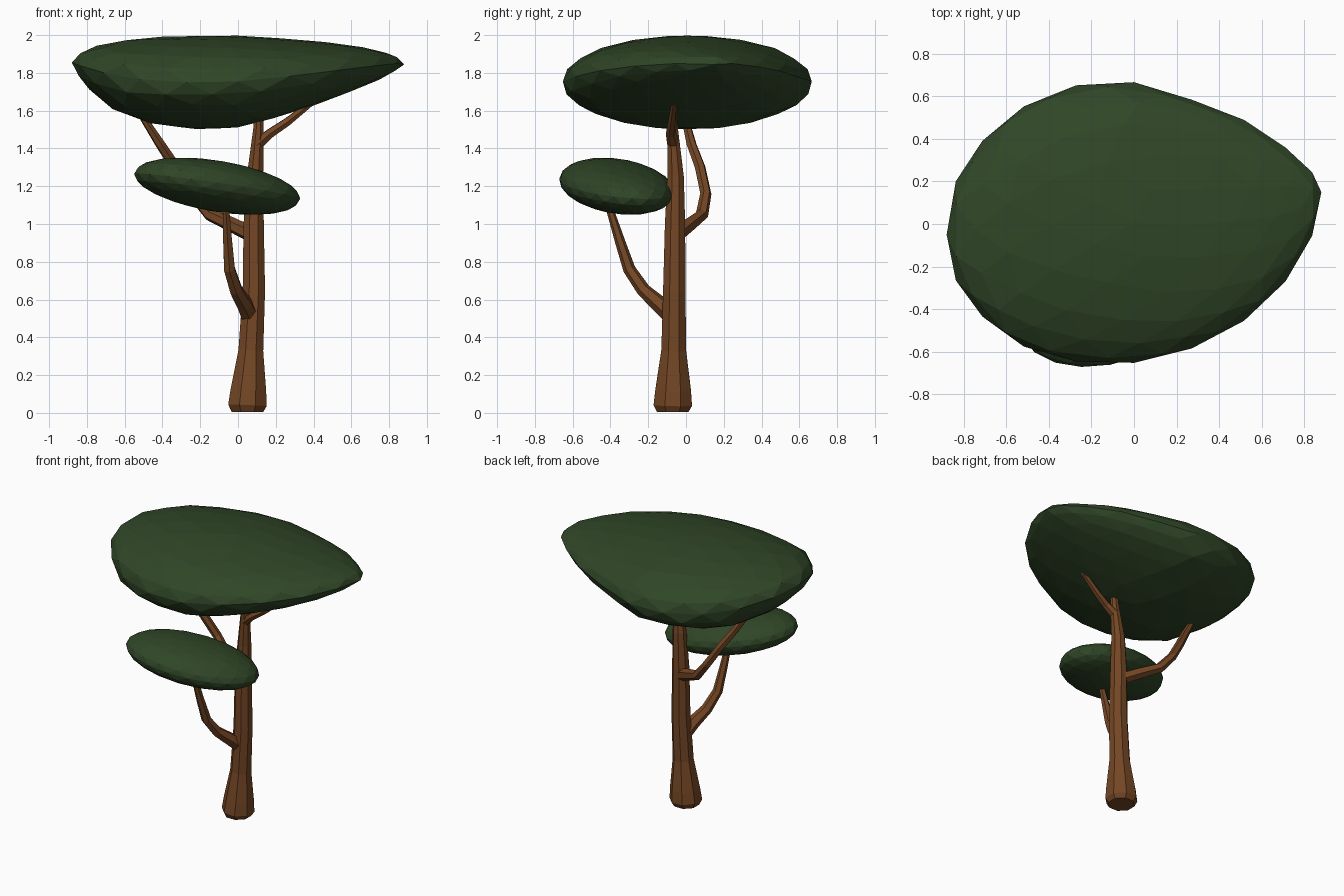
import bpy, bmesh, math
from mathutils import Vector

cube = bpy.data.objects.get("Cube")
if cube:
    bpy.data.objects.remove(cube, do_unlink=True)


def material(name, rgb):
    m = bpy.data.materials.new(name)
    m.use_nodes = True
    m.diffuse_color = (*rgb, 1)
    m.node_tree.nodes["Principled BSDF"].inputs["Base Color"].default_value = (*rgb, 1)
    return m


leaf = material("leaf_green", (0.029, 0.061, 0.020))
bark = material("bark_brown", (0.175, 0.062, 0.018))


def finish(bm, name, mat):
    bmesh.ops.recalc_face_normals(bm, faces=bm.faces)
    mesh = bpy.data.meshes.new(name)
    bm.to_mesh(mesh)
    bm.free()
    mesh.materials.append(mat)
    obj = bpy.data.objects.new(name, mesh)
    bpy.context.collection.objects.link(obj)
    return obj


def limb(name, path, sides):
    """Faceted tube through (x, y, z, radius) points, capped at both ends."""
    bm = bmesh.new()
    pts = [Vector(p[:3]) for p in path]
    rings = []
    turn = None
    old = Vector((0, 0, 1))
    for i, p in enumerate(pts):
        d = (pts[min(i + 1, len(pts) - 1)] - pts[max(i - 1, 0)]).normalized()
        step = old.rotation_difference(d)
        turn = step @ turn if turn else step
        old = d
        ring = []
        for k in range(sides):
            a = math.tau * (k + 0.5) / sides
            ring.append(bm.verts.new(p + turn @ Vector((math.cos(a), math.sin(a), 0)) * path[i][3]))
        rings.append(ring)
    for lo, hi in zip(rings, rings[1:]):
        for k in range(sides):
            n = (k + 1) % sides
            bm.faces.new((lo[k], lo[n], hi[n], hi[k]))
    bm.faces.new(rings[0][::-1])
    bm.faces.new(rings[-1])
    return finish(bm, name, bark)


def canopy(name, shape):
    """Faceted sphere whose points are moved by the shape function."""
    bm = bmesh.new()
    bmesh.ops.create_icosphere(bm, subdivisions=3, radius=1)
    for v in bm.verts:
        v.co = shape(v.co)
    return finish(bm, name, leaf)


# Trunk with a flared foot
limb("trunk", [(.05, -.07, 0.005, .09), (.05, -.07, .04, .11), (.055, -.068, .12, .102),
               (.068, -.065, .33, .071), (.084, -.062, .65, .064), (.083, -.058, 1.0, .058),
               (.09, -.055, 1.25, .047), (.108, -.07, 1.5, .03), (.112, -.072, 1.61, .024)], 8)

# Branches
limb("front_branch", [(.06, -.08, .52, .05), (.035, -.14, .575, .045), (-.01, -.225, .65, .037),
                      (-.045, -.3, .76, .033), (-.055, -.35, .91, .027), (-.065, -.41, 1.1, .019)], 6)
limb("back_branch", [(.06, -.04, .95, .042), (-.03, .015, .995, .04), (-.15, .085, 1.05, .034),
                     (-.24, .105, 1.16, .03), (-.33, .075, 1.3, .029), (-.41, .03, 1.42, .027),
                     (-.5, -.005, 1.56, .02)], 6)
limb("upper_branch", [(.1, -.065, 1.42, .034), (.17, -.08, 1.48, .027), (.26, -.072, 1.54, .024),
                      (.4, -.06, 1.65, .016)], 6)

# Large canopy cross-sections along x: x, back and front limits, bottom and top
SECTIONS = [(-.88, -.15, .05, 1.83, 1.88), (-.82, -.31, .26, 1.74, 1.925),
            (-.63, -.53, .49, 1.58, 1.975), (-.36, -.64, .64, 1.505, 1.995),
            (-.05, -.66, .68, 1.5, 2.0), (.2, -.62, .61, 1.56, 1.985),
            (.5, -.47, .5, 1.66, 1.96), (.7, -.29, .37, 1.74, 1.93),
            (.84, -.05, .24, 1.81, 1.89), (.88, .1, .2, 1.83, 1.86)]


def egg(p):
    x = .88 * p.x
    for a, b in zip(SECTIONS, SECTIONS[1:]):
        if x <= b[0] + 1e-4:
            break
    t = (x - a[0]) / (b[0] - a[0])
    _, y0, y1, z0, z1 = [u + (v - u) * t for u, v in zip(a, b)]
    r = max(math.hypot(p.y, p.z), 1e-4)
    return Vector((x, (y0 + y1) / 2 + (y1 - y0) / 2 * p.y / r,
                   (z0 + z1) / 2 + (z1 - z0) / 2 * p.z / r))


# Small canopy: a flattened ellipsoid, turned and leaning down to the left and back
def leaning(p):
    return Vector((-.11 + .44 * p.x,
                   -.365 + .08 * p.x + .296 * p.y,
                   1.2 - .065 * p.x - .019 * p.y + .136 * p.z))


canopy("large_canopy", egg)
canopy("small_canopy", leaning)
